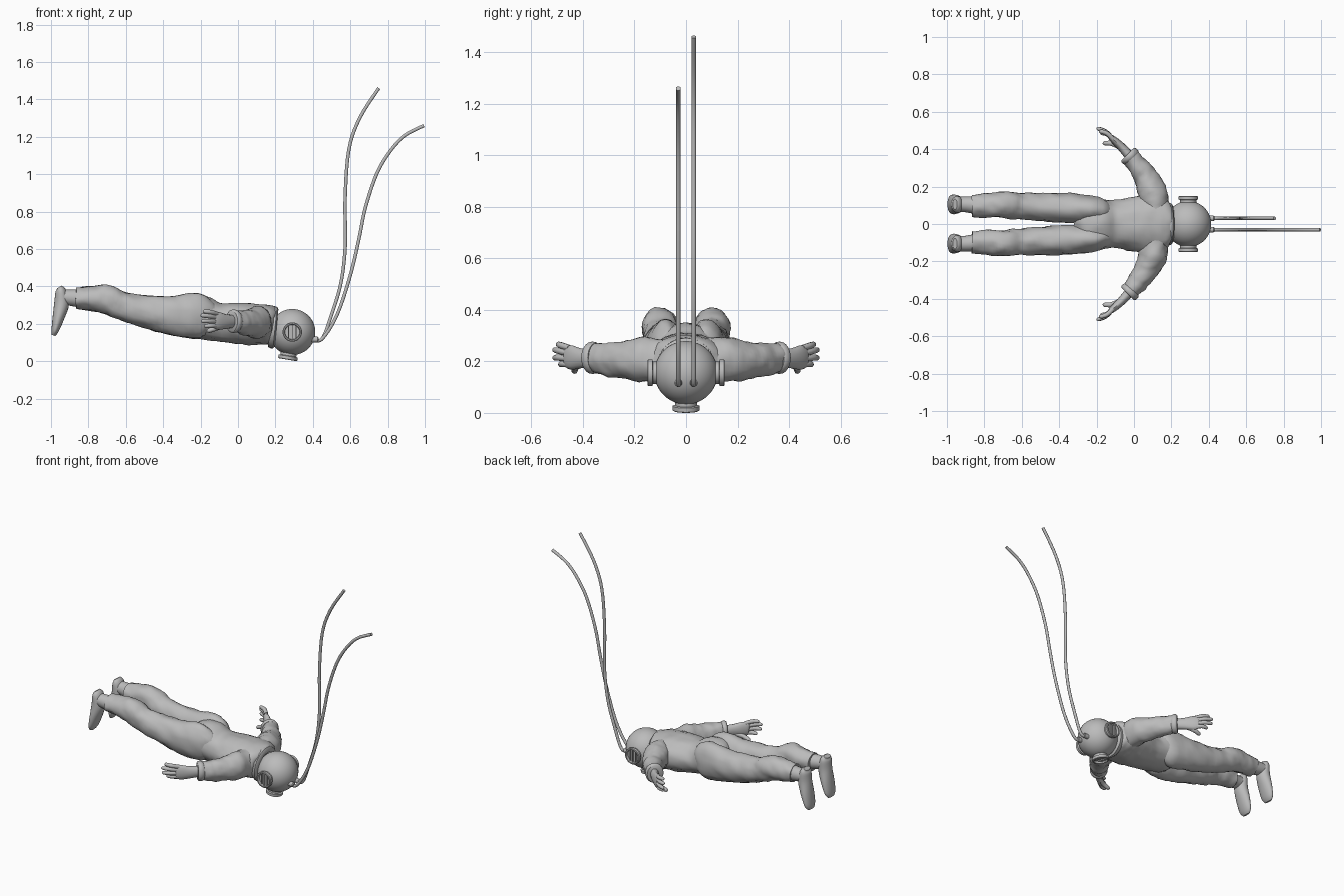
import bpy, bmesh, math
from mathutils import Vector, noise

if "Cube" in bpy.data.objects:
    bpy.data.objects.remove(bpy.data.objects["Cube"])

grey = bpy.data.materials.new("plain grey")
grey.use_nodes = True
grey.diffuse_color = (0.5, 0.5, 0.5, 1)
grey.node_tree.nodes["Principled BSDF"].inputs["Base Color"].default_value = (0.5, 0.5, 0.5, 1)

HELMET = Vector((0.29, 0, 0.156))
Y = Vector((0, 1, 0))


def finish(bm, name, angle=40, wrinkle=0):
    """Turn a bmesh into a shaded object, with optional cloth folds."""
    bmesh.ops.recalc_face_normals(bm, faces=bm.faces)
    bm.normal_update()
    if wrinkle:
        for v in bm.verts:
            p = Vector((v.co.x * 13, v.co.y * 20, v.co.z * 20))
            v.co += v.normal * wrinkle * (noise.noise(p) + 0.5 * noise.noise(p * 2.3))
    mesh = bpy.data.meshes.new(name)
    bm.to_mesh(mesh)
    bm.free()
    obj = bpy.data.objects.new(name, mesh)
    bpy.context.collection.objects.link(obj)
    mesh.materials.append(grey)
    bpy.ops.object.select_all(action='DESELECT')
    obj.select_set(True)
    bpy.context.view_layer.objects.active = obj
    bpy.ops.object.shade_smooth_by_angle(angle=math.radians(angle))
    return obj


def smooth_path(points, steps):
    """Catmull-Rom interpolation of tuples of any length."""
    out = []
    last = len(points) - 1
    for i in range(last):
        a, b, c, d = (points[max(0, min(last, i + k))] for k in (-1, 0, 1, 2))
        for s in range(steps):
            t = s / steps
            out.append([0.5 * (2 * q + (r - p) * t + (2 * p - 5 * q + 4 * r - w) * t * t
                               + (3 * q - p - 3 * r + w) * t ** 3)
                        for p, q, r, w in zip(a, b, c, d)])
    out.append(list(points[-1]))
    return out


def loft(name, stations, side=Y, sides=20, steps=4, wrinkle=0, mirror=1):
    """Skin elliptical rings; a station is x, y, z, half width, half height."""
    rings = smooth_path(stations, steps)
    centres = [Vector((r[0], r[1] * mirror, r[2])) for r in rings]
    side = Vector((side[0], side[1] * mirror, side[2]))
    bm = bmesh.new()
    loops = []
    for i, ring in enumerate(rings):
        t = (centres[min(i + 1, len(rings) - 1)] - centres[max(i - 1, 0)]).normalized()
        u = (side - t * side.dot(t)).normalized()
        w = t.cross(u)
        loops.append([bm.verts.new(centres[i] + u * ring[3] * math.cos(a) + w * ring[4] * math.sin(a))
                      for a in (2 * math.pi * k / sides for k in range(sides))])
    for lower, upper in zip(loops, loops[1:]):
        for k in range(sides):
            j = (k + 1) % sides
            bm.faces.new((lower[k], lower[j], upper[j], upper[k]))
    bm.faces.new(loops[0])
    bm.faces.new(loops[-1])
    return finish(bm, name, 45, wrinkle)


def turned(name, profile, origin, axis, bars=0, sides=32):
    """Spin a (radius, distance) profile round an axis; bars make a grille."""
    bm = bmesh.new()
    verts = [bm.verts.new((r, 0, h)) for r, h in profile]
    edges = [bm.edges.new(pair) for pair in zip(verts, verts[1:])]
    bmesh.ops.spin(bm, geom=verts + edges, cent=(0, 0, 0), axis=(0, 0, 1),
                   angle=2 * math.pi, steps=sides, use_merge=True)
    bmesh.ops.remove_doubles(bm, verts=bm.verts, dist=0.0001)
    for i in range(bars):
        cube = bmesh.ops.create_cube(bm, size=1)["verts"]
        offset = (i - (bars - 1) / 2) * 0.02
        length = 2 * math.sqrt(0.04 ** 2 - offset ** 2)
        for v in cube:
            v.co = Vector((v.co.x * 0.005 + offset, v.co.y * length, v.co.z * 0.008 + 0.14))
    obj = finish(bm, name, 35)
    obj.location = origin
    obj.rotation_euler = Vector(axis).to_track_quat('Z', 'Y').to_euler()
    return obj


# Helmet
bm = bmesh.new()
bmesh.ops.create_uvsphere(bm, u_segments=40, v_segments=24, radius=0.123)
finish(bm, "helmet").location = HELMET

# Viewing ports with stepped rims
port = [(0.043, 0.09), (0.043, 0.128), (0.052, 0.131), (0.052, 0.147), (0.048, 0.15),
        (0.042, 0.15), (0.039, 0.135), (0, 0.135)]
for name, axis in (("face_port", (-0.17, 0, -1)), ("front_port", (0, -1, 0)), ("back_port", (0, 1, 0))):
    turned(name, port, HELMET, axis, bars=3)

# Neck ring between helmet and suit
turned("neck_ring", [(0.09, -0.02), (0.105, -0.02), (0.112, -0.008), (0.112, 0.008), (0.1, 0.016),
                     (0.08, 0.016)], (0.19, 0, 0.18), (1, 0, -0.1))

# Suit body
loft("torso", [(0.19, 0, 0.19, 0.105, 0.095), (0.17, 0, 0.193, 0.14, 0.103), (0.12, 0, 0.198, 0.165, 0.108),
               (0.03, 0, 0.2, 0.152, 0.111), (-0.1, 0, 0.21, 0.128, 0.102), (-0.2, 0, 0.235, 0.138, 0.115),
               (-0.27, 0, 0.245, 0.125, 0.095), (-0.32, 0, 0.245, 0.06, 0.04)],
     sides=32, steps=6, wrinkle=0.007)

# Air hoses and their fittings
hoses = {
    "tall_hose": (0.03, [(0.4, 0.115), (0.45, 0.12), (0.5, 0.25), (0.55, 0.42), (0.573, 0.62), (0.572, 0.87),
                         (0.592, 1.13), (0.65, 1.3), (0.752, 1.46)]),
    "low_hose": (-0.03, [(0.4, 0.115), (0.45, 0.12), (0.53, 0.25), (0.6, 0.46), (0.645, 0.65), (0.68, 0.82),
                         (0.74, 1.0), (0.81, 1.12), (0.89, 1.205), (0.995, 1.26)])}
for name, (y, path) in hoses.items():
    loft(name, [(x, y, z, 0.0095, 0.0095) for x, z in path], sides=10, steps=5)
    turned(name + "_fitting", [(0, 0), (0.015, 0), (0.015, 0.035), (0.011, 0.04), (0, 0.04)],
           (0.39, y, 0.116), (1, 0, 0), sides=16)

# Limbs, built once and reflected to the other side
ACROSS = (0.68, 0.73, 0)
for label, m in (("front", -1), ("back", 1)):
    loft(label + "_leg", [(-0.13, 0.06, 0.225, 0.045, 0.07), (-0.22, 0.077, 0.24, 0.073, 0.12),
                          (-0.4, 0.086, 0.25, 0.078, 0.097), (-0.6, 0.096, 0.288, 0.071, 0.076),
                          (-0.69, 0.103, 0.328, 0.071, 0.077), (-0.78, 0.098, 0.335, 0.065, 0.067),
                          (-0.865, 0.096, 0.336, 0.059, 0.056)],
         sides=24, steps=7, wrinkle=0.008, mirror=m)
    loft(label + "_boot_shaft", [(-0.84, 0.1, 0.336, 0.048, 0.05), (-0.9, 0.105, 0.34, 0.042, 0.043),
                                 (-0.95, 0.105, 0.345, 0.04, 0.04)], mirror=m)
    loft(label + "_boot_foot", [(-0.957, 0.105, 0.396, 0.028, 0.014), (-0.948, 0.105, 0.375, 0.043, 0.029),
                                (-0.943, 0.105, 0.31, 0.046, 0.04), (-0.961, 0.105, 0.23, 0.053, 0.031),
                                (-0.978, 0.105, 0.165, 0.048, 0.02), (-0.987, 0.105, 0.138, 0.028, 0.01)],
         mirror=m)
    loft(label + "_arm", [(0.115, 0.08, 0.205, 0.07, 0.085), (0.1, 0.17, 0.207, 0.077, 0.086),
                          (0.068, 0.24, 0.205, 0.066, 0.073), (0.025, 0.305, 0.208, 0.056, 0.064),
                          (-0.02, 0.358, 0.214, 0.046, 0.056)],
         side=ACROSS, sides=24, steps=6, wrinkle=0.008, mirror=m)
    loft(label + "_cuff", [(-0.012, 0.35, 0.214, 0.049, 0.057), (-0.018, 0.357, 0.214, 0.054, 0.062),
                           (-0.028, 0.368, 0.214, 0.054, 0.062), (-0.034, 0.374, 0.214, 0.046, 0.055)],
         side=ACROSS, sides=24, steps=2, mirror=m)
    loft(label + "_palm", [(-0.025, 0.365, 0.213, 0.026, 0.034), (-0.065, 0.41, 0.212, 0.023, 0.039),
                           (-0.1, 0.443, 0.215, 0.02, 0.047), (-0.125, 0.464, 0.22, 0.015, 0.042),
                           (-0.132, 0.47, 0.22, 0.007, 0.03)], side=ACROSS, sides=16, mirror=m)
    # Fingers fan out along the upright palm, with the thumb below
    tips = [(-0.185, 0.5, 0.268), (-0.198, 0.515, 0.246), (-0.194, 0.515, 0.215), (-0.178, 0.49, 0.188)]
    digits = [((-0.112, 0.453, 0.252 - 0.021 * i), tip, 0.0125) for i, tip in enumerate(tips)]
    digits.append(((-0.075, 0.41, 0.19), (-0.165, 0.435, 0.16), 0.014))
    for i, (root, tip, r) in enumerate(digits):
        a, b = Vector(root), Vector(tip)
        bend = Vector((0.004, 0.008, 0.002))
        points = [(a, r), (a.lerp(b, 0.5) + bend, r), (a.lerp(b, 0.9), r * 0.85), (b, r * 0.35)]
        part = "thumb" if i == 4 else f"finger_{i + 1}"
        loft(f"{label}_{part}", [(*p, q, q) for p, q in points], side=ACROSS, sides=10, steps=3, mirror=m)
